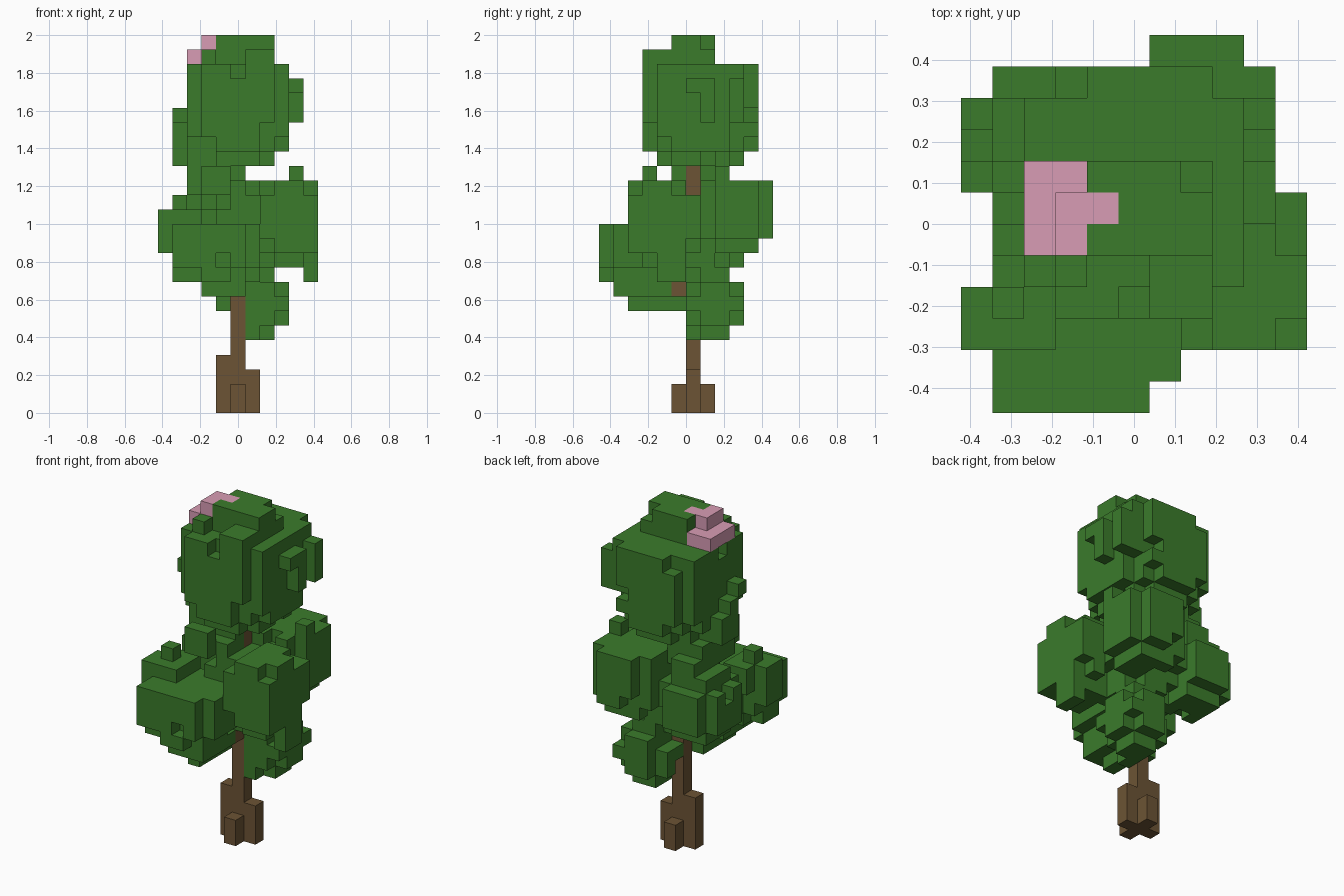
import bpy
import bmesh
import random
from itertools import product
from mathutils import Vector

random.seed(4)
UNIT = 2 / 26  # edge of one block

cube = bpy.data.objects.get("Cube")
if cube:
    bpy.data.objects.remove(cube)


def material(name, colour):
    mat = bpy.data.materials.new(name)
    mat.use_nodes = True
    rgba = (*colour, 1)
    mat.diffuse_color = rgba
    mat.node_tree.nodes["Principled BSDF"].inputs["Base Color"].default_value = rgba
    return mat


def box(low, high):
    """Every block cell between two corner cells, both included."""
    return set(product(*(range(a, b + 1) for a, b in zip(low, high))))


def blob(low, high, top, power=3):
    """Rounded clump of cells between two corner cells, cut flat above top."""
    cells = set()
    for cell in box(low, high):
        reach = 0
        for c, a, b in zip(cell, low, high):
            reach += abs((2 * c - a - b) / (b - a + 1)) ** power
        if reach <= 1 and cell[2] <= top:
            cells.add(cell)
    return cells


STEPS = [Vector(s) for s in ((1, 0, 0), (-1, 0, 0), (0, 1, 0), (0, -1, 0), (0, 0, 1), (0, 0, -1))]


def neighbour(cell, step):
    return tuple(int(c + s) for c, s in zip(cell, step))


def roughen(cells, chance):
    """Chip random blocks off the exposed edges of a clump."""
    chipped = set()
    for cell in sorted(cells):
        exposed = sum(neighbour(cell, s) not in cells for s in STEPS)
        if exposed >= 2 and random.random() < chance:
            chipped.add(cell)
    return cells - chipped


def build(name, cells, solid, mat):
    """Skin the outside of a set of cells, then merge flat areas."""
    bm = bmesh.new()
    for cell in sorted(cells):
        centre = Vector(cell) + Vector((0, 0.5, 0.5))
        for step in STEPS:
            if neighbour(cell, step) in solid:
                continue
            side = Vector((step.y, step.z, step.x))
            up = step.cross(side)
            corners = ((-1, -1), (1, -1), (1, 1), (-1, 1))
            bm.faces.new([bm.verts.new((centre + (step + side * a + up * b) / 2) * UNIT)
                          for a, b in corners])
    bmesh.ops.remove_doubles(bm, verts=bm.verts[:], dist=UNIT / 50)
    bmesh.ops.dissolve_limit(bm, angle_limit=0.02, verts=bm.verts[:], edges=bm.edges[:])
    mesh = bpy.data.meshes.new(name)
    bm.to_mesh(mesh)
    bm.free()
    mesh.materials.append(mat)
    obj = bpy.data.objects.new(name, mesh)
    bpy.context.collection.objects.link(obj)


# Trunk with four root stubs and a short branch
trunk = box((0, 0, 0), (0, 0, 18))
trunk |= box((-1, 0, 0), (-1, 0, 3)) | box((1, 0, 0), (1, 0, 2))
trunk |= box((0, -1, 0), (0, -1, 1)) | box((0, 1, 0), (0, 1, 1))
trunk |= {(0, -1, 8)}

# Blossom patch on the crown
blossom = box((-3, -1, 24), (-2, 1, 24)) | box((-2, -1, 25), (-2, 0, 25)) | {(-1, 0, 25)}

# Upper crown: flat-roofed clump, cap and side tufts
crown = blob((-3, -3, 17), (3, 4, 25), 23)
cap = box((-1, -1, 24), (2, 1, 24)) | box((1, -3, 24), (2, -2, 24)) | {(-2, -2, 24)}
cap |= box((-1, -1, 25), (1, 1, 25)) | box((2, -1, 25), (2, 0, 25))
crown_tufts = box((4, 3, 20), (4, 3, 22)) | {(3, 3, 20), (3, 3, 21), (3, 3, 22)}
crown_tufts |= box((4, 1, 20), (4, 1, 21)) | {(4, 0, 22), (4, 1, 22)}
crown_tufts |= box((-4, 0, 17), (-4, 1, 18)) | {(-4, 0, 19), (-4, -1, 20)}
crown_tufts |= box((-3, -1, 17), (-3, 1, 17))

# Neck leaves beside the trunk
neck = box((-3, -1, 15), (-1, 2, 16)) | box((0, -1, 15), (0, -1, 16))
neck |= box((-2, -3, 15), (-1, -3, 16)) | box((-2, -2, 15), (0, -2, 15))

# Lower clumps around the trunk
core = blob((-1, -2, 9), (2, 2, 15), 14)
front_right = blob((-4, -6, 9), (1, -2, 14), 12)
front_right_tufts = box((-5, -4, 11), (-3, -3, 13)) | box((-4, -6, 10), (-4, -5, 12))
front_right_tufts |= box((-2, -6, 9), (-1, -6, 9)) | box((-4, -5, 9), (-4, -4, 9))
front_right_tufts |= box((-2, -5, 8), (0, -2, 8)) | box((-1, -4, 7), (-1, -1, 7))
front_right_tufts |= box((-4, -2, 12), (-3, -2, 13)) | {(-4, -3, 14)}
front_left = blob((2, -4, 10), (5, 0, 17), 14)
front_left_tufts = box((3, -4, 15), (4, -1, 15)) | box((5, -3, 14), (5, -2, 15))
front_left_tufts |= box((5, -2, 9), (5, -1, 10)) | box((5, -4, 11), (5, -4, 12))
front_left_tufts |= {(5, 0, 12)}
back_left = blob((0, 1, 11), (4, 5, 17), 15, 2.5)
back_left_tufts = {(4, 2, 16), (4, 2, 15), (4, 4, 13)}
back_right = blob((-5, 0, 10), (-1, 4, 14), 14)
back_right_tufts = box((-3, 1, 15), (-2, 3, 15)) | {(-4, 4, 12)}
low_clump = blob((0, 0, 5), (3, 3, 9), 9, 2.5) | box((1, 0, 6), (2, 0, 8)) | {(1, 0, 5)}
low_clump -= box((0, 0, 8), (0, 3, 9))

clumps = crown | core | front_right | front_left | back_left | back_right | low_clump
tufts = (cap | crown_tufts | neck | front_right_tufts | front_left_tufts
         | back_left_tufts | back_right_tufts)
leaves = (roughen(clumps, 0.07) | tufts) - trunk - blossom
trunk -= blossom
solid = trunk | leaves | blossom

build("trunk", trunk, solid, material("bark brown", (0.15, 0.088, 0.035)))
build("leaves", leaves, solid, material("leaf green", (0.043, 0.198, 0.024)))
build("blossom", blossom, solid, material("blossom pink", (0.69, 0.335, 0.46)))
